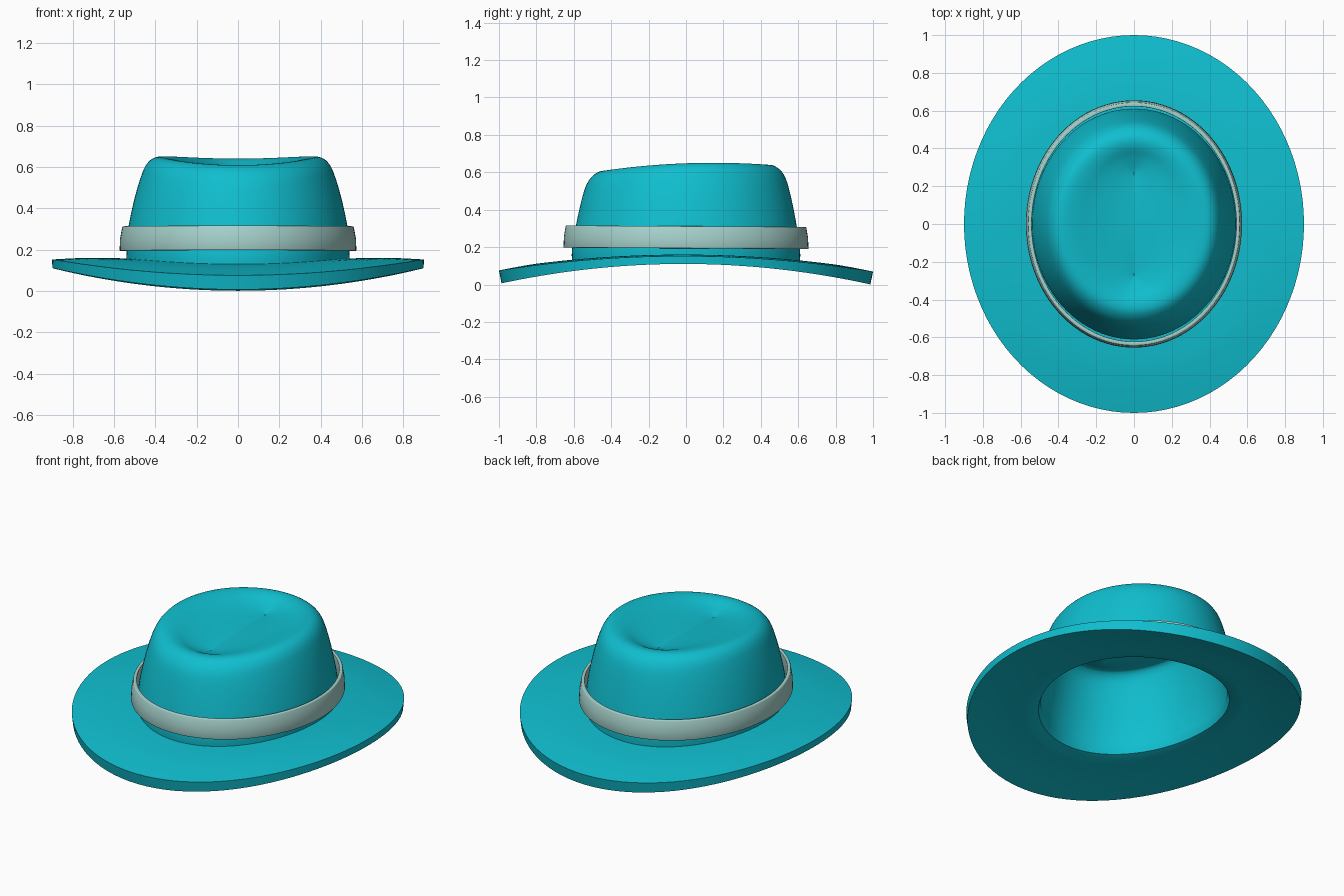
import bpy, bmesh, math

cube = bpy.data.objects.get("Cube")
if cube:
    bpy.data.objects.remove(cube)

SEGMENTS = 96


def material(name, colour):
    mat = bpy.data.materials.new(name)
    mat.use_nodes = True
    mat.diffuse_color = colour
    bsdf = mat.node_tree.nodes["Principled BSDF"]
    bsdf.inputs["Base Color"].default_value = colour
    bsdf.inputs["Roughness"].default_value = 0.7
    return mat


def spline(points, steps):
    """Catmull-Rom samples through the profile points."""
    pts = [points[0]] + points + [points[-1]]
    out = []
    for a, b, c, d in zip(pts, pts[1:], pts[2:], pts[3:]):
        for s in range(steps):
            t = s / steps
            out.append(tuple(
                0.5 * (2 * q + (r - p) * t + (2 * p - 5 * q + 4 * r - w) * t * t
                       + (3 * q - p - 3 * r + w) * t ** 3)
                for p, q, r, w in zip(a, b, c, d)))
    return out + [points[-1]]


def elliptic_loft(name, profile, shape, mat, closed=False):
    """Join elliptical rings (half width, half length, height) into a surface."""
    bm = bmesh.new()
    rings = []
    for rx, ry, z in profile:
        ring = []
        for i in range(SEGMENTS):
            a = math.tau * i / SEGMENTS
            x, y = rx * math.cos(a), ry * math.sin(a)
            ring.append(bm.verts.new((x, y, z + shape(y, z))))
        rings.append(ring)
    pairs = list(zip(rings, rings[1:]))
    if closed:
        pairs.append((rings[-1], rings[0]))
    for low, high in pairs:
        for i in range(SEGMENTS):
            j = (i + 1) % SEGMENTS
            bm.faces.new((low[i], low[j], high[j], high[i]))
    bmesh.ops.remove_doubles(bm, verts=bm.verts, dist=0.0001)
    mesh = bpy.data.meshes.new(name)
    bm.to_mesh(mesh)
    bm.free()
    mesh.materials.append(mat)
    obj = bpy.data.objects.new(name, mesh)
    bpy.context.collection.objects.link(obj)
    return obj


def finish(obj, modifier, angle):
    """Apply the modifier, then smooth while keeping hard edges."""
    bpy.ops.object.select_all(action="DESELECT")
    bpy.context.view_layer.objects.active = obj
    obj.select_set(True)
    bpy.ops.object.modifier_apply(modifier=modifier.name)
    bpy.ops.object.shade_smooth_by_angle(angle=math.radians(angle))


felt = material("turquoise felt", (0.005, 0.515, 0.624, 1))
ribbon = material("pale ribbon", (0.38, 0.64, 0.60, 1))


# Brim droops to front and back; crown top tilts down toward the front
def hat_bend(y, z):
    up = min(max((z - 0.16) / 0.46, 0), 1)
    t = y / 0.47
    droop = -0.08 * y * y - 0.003 * y
    tilt = 0.017 * t - 0.027 * t * t
    return (1 - up) * droop + up * tilt


# Hat body: brim, crown wall, rolled rim, then the pinched crease on top
brim = [(0.9, 1.0, 0.152), (0.72, 0.8, 0.16), (0.54, 0.61, 0.157)]
crown = [(0.54, 0.61, 0.157), (0.54, 0.61, 0.21), (0.53, 0.597, 0.31),
         (0.50, 0.57, 0.45), (0.467, 0.542, 0.56), (0.442, 0.515, 0.613),
         (0.41, 0.48, 0.641), (0.37, 0.445, 0.648), (0.31, 0.405, 0.638),
         (0.22, 0.36, 0.613), (0.12, 0.315, 0.592), (0.04, 0.285, 0.58),
         (0, 0.27, 0.575)]
body = elliptic_loft("hat_body", spline(brim, 6) + spline(crown, 4)[1:], hat_bend, felt)

# Felt thickness, heavier toward the front and back of the brim
group = body.vertex_groups.new(name="thickness")
for v in body.data.vertices:
    group.add([v.index], min(1, 0.6 + 0.4 * v.co.y ** 2), "REPLACE")
shell = body.modifiers.new("shell", "SOLIDIFY")
shell.thickness = 0.07
shell.offset = -1
shell.vertex_group = group.name
finish(body, shell, 35)

# Ribbon band standing slightly off the crown
band_profile = [(0.573, 0.655, 0.193), (0.571, 0.653, 0.25), (0.56, 0.643, 0.312),
                (0.541, 0.622, 0.312), (0.551, 0.632, 0.25), (0.553, 0.634, 0.193)]
band = elliptic_loft("hat_band", band_profile, lambda y, z: -0.006 * y, ribbon, True)
bevel = band.modifiers.new("soft_edges", "BEVEL")
bevel.width = 0.004
bevel.segments = 2
bevel.limit_method = "ANGLE"
finish(band, bevel, 50)
